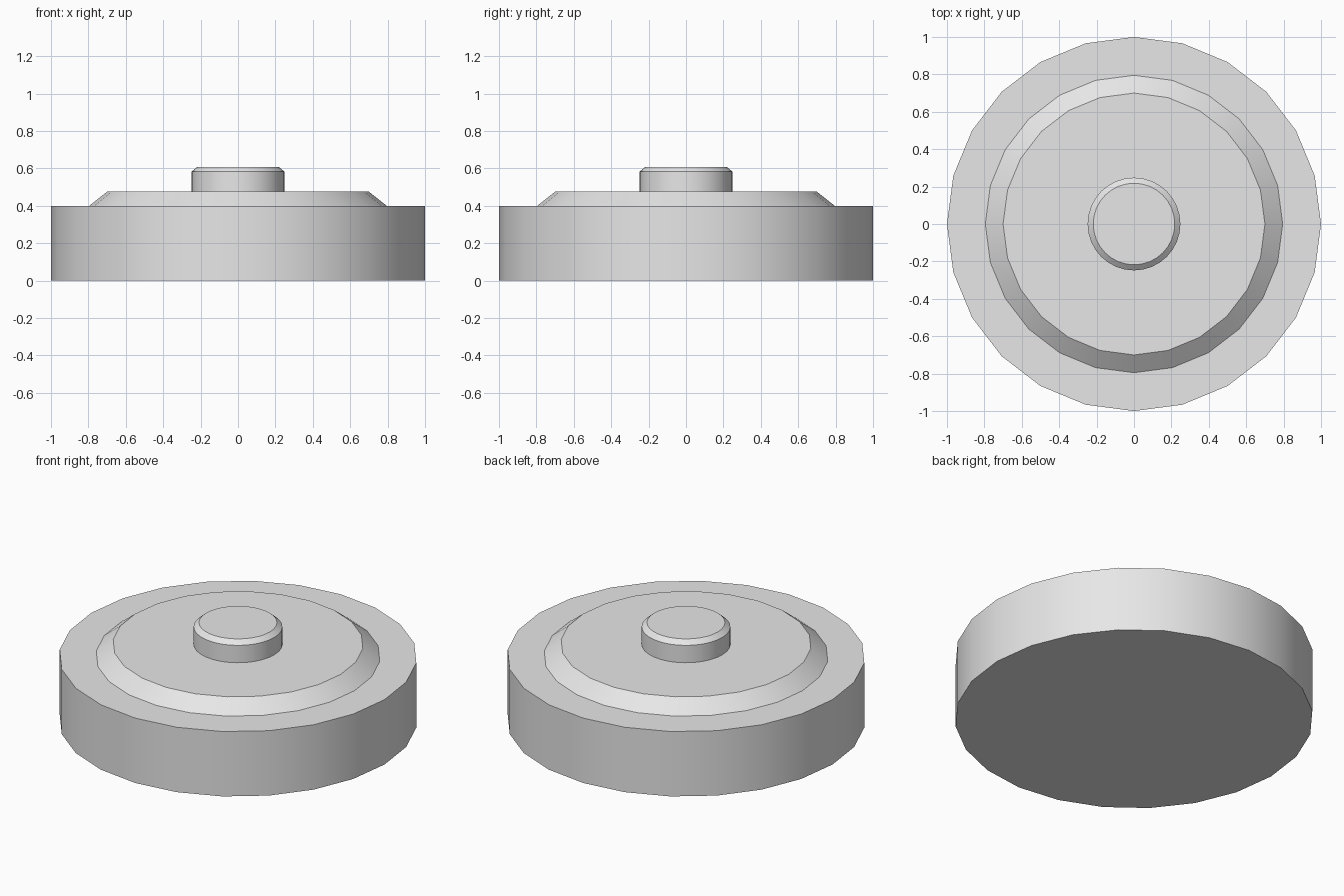
import bpy
import bmesh
from math import cos, sin, tau, radians

cube = bpy.data.objects.get("Cube")
if cube:
    bpy.data.objects.remove(cube, do_unlink=True)

# One plain grey finish for every part
grey = bpy.data.materials.new("light_grey")
grey.use_nodes = True
colour = (0.8, 0.8, 0.8, 1.0)
grey.diffuse_color = colour
grey.node_tree.nodes["Principled BSDF"].inputs["Base Color"].default_value = colour


def turned_part(name, profile, sides):
    """Closed solid turned about z from (radius, height) points, bottom to top."""
    bm = bmesh.new()
    rings = [[bm.verts.new((r * cos(tau * i / sides), r * sin(tau * i / sides), z))
              for i in range(sides)] for r, z in profile]
    for low, high in zip(rings, rings[1:]):
        for i in range(sides):
            j = (i + 1) % sides
            bm.faces.new((low[i], low[j], high[j], high[i]))
    bm.faces.new(rings[0][::-1])
    bm.faces.new(rings[-1])
    mesh = bpy.data.meshes.new(name)
    bm.to_mesh(mesh)
    bm.free()
    mesh.materials.append(grey)
    part = bpy.data.objects.new(name, mesh)
    bpy.context.collection.objects.link(part)
    bpy.ops.object.select_all(action="DESELECT")
    part.select_set(True)
    bpy.context.view_layer.objects.active = part
    bpy.ops.object.shade_smooth_by_angle(angle=radians(30))
    return part


# Wide disc, sloped raised plate and chamfered central button
turned_part("base_disc", [(1.0, 0.0), (1.0, 0.4)], 24)
turned_part("raised_plate", [(0.795, 0.4), (0.7, 0.475)], 24)
turned_part("centre_button", [(0.248, 0.475), (0.248, 0.582), (0.218, 0.608)], 32)
